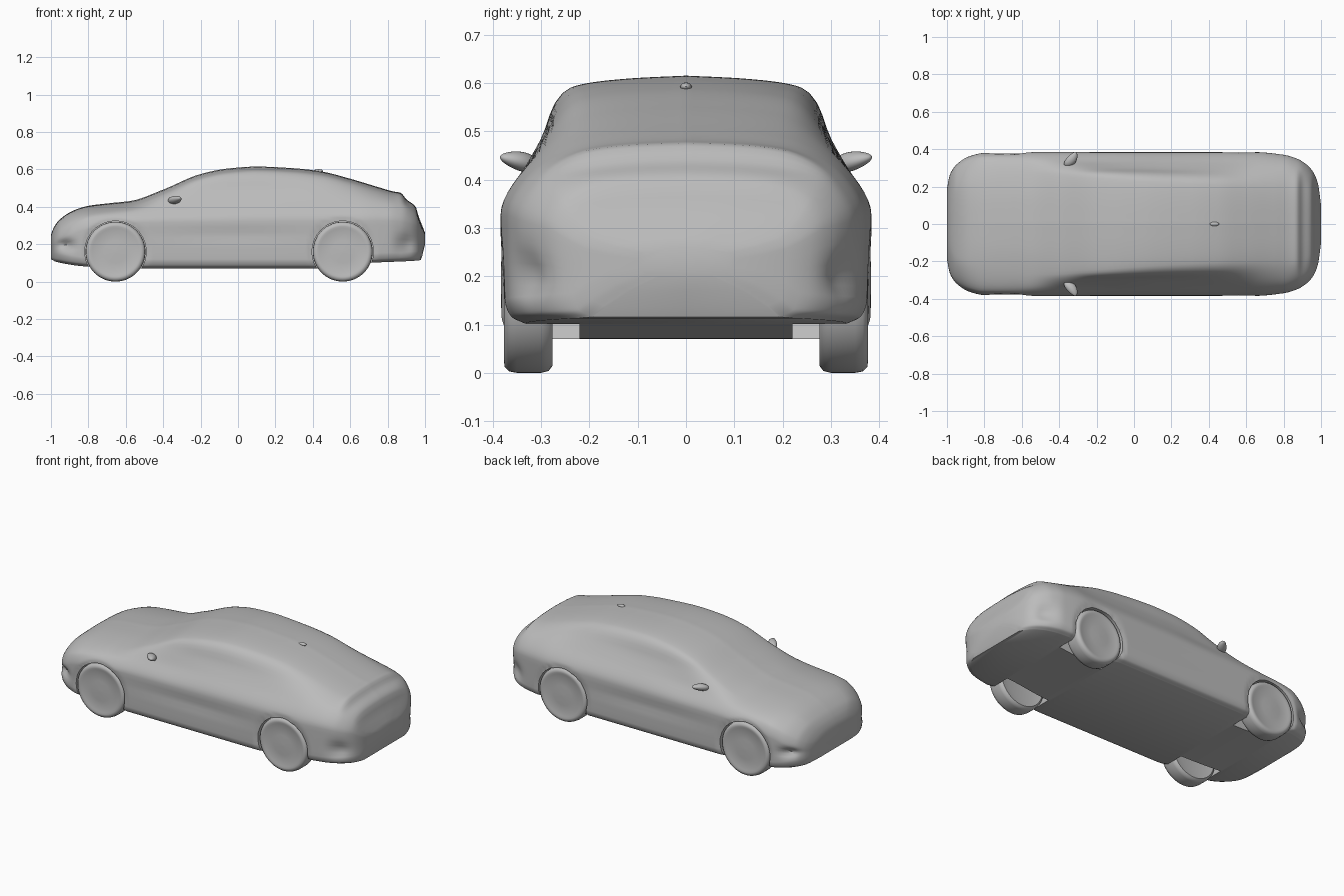
import bpy
import bmesh
import math
from mathutils import Matrix

cube = bpy.data.objects.get("Cube")
if cube:
    bpy.data.objects.remove(cube, do_unlink=True)

paint = bpy.data.materials.new("plain grey")
paint.use_nodes = True
GREY = (0.5, 0.5, 0.5, 1)
paint.diffuse_color = GREY
paint.node_tree.nodes["Principled BSDF"].inputs["Base Color"].default_value = GREY


def smooth_curve(knots):
    """Return a function through (t, value) knots that never overshoots."""
    ts, vs = zip(*knots)
    last = len(ts) - 1
    slopes = [(vs[i + 1] - vs[i]) / max(ts[i + 1] - ts[i], 1e-6) for i in range(last)]
    tangents = [slopes[0]]
    for a, b in zip(slopes, slopes[1:]):
        tangents.append(2 * a * b / (a + b) if a * b > 0 else 0)
    tangents.append(slopes[-1])

    def evaluate(t):
        t = min(max(t, ts[0]), ts[last])
        i = 0
        while i < last - 1 and t > ts[i + 1]:
            i += 1
        h = max(ts[i + 1] - ts[i], 1e-6)
        u = (t - ts[i]) / h
        w = u * u * (3 - 2 * u)
        bend = u * (1 - u) * ((1 - u) * tangents[i] - u * tangents[i + 1])
        return vs[i] + (vs[i + 1] - vs[i]) * w + bend * h
    return evaluate


def finish(bm, name):
    bmesh.ops.recalc_face_normals(bm, faces=bm.faces)
    mesh = bpy.data.meshes.new(name)
    bm.to_mesh(mesh)
    bm.free()
    obj = bpy.data.objects.new(name, mesh)
    bpy.context.collection.objects.link(obj)
    mesh.materials.append(paint)
    return obj


def shade(obj):
    bpy.ops.object.select_all(action="DESELECT")
    obj.select_set(True)
    bpy.context.view_layer.objects.active = obj
    bpy.ops.object.shade_smooth_by_angle(angle=math.radians(40))


# Body outlines along the length: centre line, floor, plan and greenhouse
top = smooth_curve([(-1, .25), (-.985, .29), (-.95, .335), (-.88, .38), (-.8, .405),
                    (-.68, .42), (-.57, .432), (-.4, .492), (-.2, .575), (-.05, .605),
                    (.1, .615), (.3, .606), (.45, .588), (.6, .55), (.75, .505),
                    (.83, .482), (.87, .475), (.9, .44), (.95, .4), (.965, .35),
                    (.985, .3), (1, .26)])
floor = smooth_curve([(-1, .12), (-.97, .105), (-.8, .08), (-.5, .07), (.4, .07),
                      (.7, .1), (.95, .112), (.978, .116), (.99, .16), (1, .2)])
width = smooth_curve([(-1, .19), (-.985, .265), (-.95, .32), (-.88, .362), (-.8, .38),
                      (-.6, .384), (.65, .384), (.8, .37), (.87, .35), (.92, .32),
                      (.96, .275), (.985, .21), (1, .1)])
shoulder = smooth_curve([(-1, .19), (-.95, .22), (-.8, .28), (-.5, .315), (.8, .325),
                         (.95, .3), (1, .235)])
belt_drop = smooth_curve([(-1, .02), (-.8, .025), (-.5, .04), (-.1, .057), (.6, .06),
                          (.9, .05), (1, .015)])
belt = smooth_curve([(-1, .223), (-.95, .275), (-.8, .345), (-.6, .372), (-.3, .415),
                     (.1, .44), (.6, .435), (.87, .41), (.95, .36), (.985, .28), (1, .25)])
roof_width = smooth_curve([(-1, .1), (-.95, .18), (-.8, .22), (-.45, .27), (-.25, .262),
                           (.1, .237), (.6, .212), (.9, .19), (.96, .15), (1, .04)])
roof_drop = smooth_curve([(-1, .005), (-.8, .015), (-.45, .026), (.1, .024), (.6, .02),
                          (.9, .012), (1, .003)])

AXLES = (-.655, .56)
WHEEL_R = .16


def blob(dx, dz, sx, sz):
    return math.exp(-(dx / sx) ** 2 - (dz / sz) ** 2)


def side_offset(x, z):
    """Sculpted relief of the flanks: air vents, door hollow and arch lips."""
    depth = -.028 * blob(x + .92, z - .195, .045, .025)
    depth -= .025 * blob(x - .9, z - .2, .05, .045)
    depth -= .007 * blob(x + .02, z - .25, .4, .03)
    depth -= .007 * blob(x - .1, z - .5, .4, .04)
    for axle in AXLES:
        r = math.hypot(x - axle, z - WHEEL_R)
        depth -= .008 * math.exp(-((r - WHEEL_R - .004) / .012) ** 2)
    return depth


def half_section(x):
    b, w, t, r = floor(x), width(x), top(x), roof_width(x)
    s, k, e = shoulder(x), belt(x), top(x) - roof_drop(x)
    low = min(.05, (s - b) * .5)
    pts = [(w - .045, b), (w - .015, b + low * .3), (w - .002, b + low), (w, s),
           (w - belt_drop(x), k), (r, e), (r * .5, t - (t - e) * .25), (0, t)]
    dist = [0]
    for p, q in zip(pts, pts[1:]):
        dist.append(dist[-1] + math.dist(p, q))
    fy = smooth_curve([(d, p[0]) for d, p in zip(dist, pts)])
    fz = smooth_curve([(d, p[1]) for d, p in zip(dist, pts)])
    out = [(0, b)]
    for a, c in zip(dist, dist[1:]):
        for i in range(7):
            y, z = fy(a + (c - a) * i / 7), fz(a + (c - a) * i / 7)
            out.append((max(y + side_offset(x, z) * min(1, y / .2), 0), z))
    return out + [(0, t)]


# Body: loft of the sections
bm = bmesh.new()
rings = []
STATIONS = 150
for i in range(STATIONS + 1):
    u = 2 * i / STATIONS - 1
    x = .55 * u + .45 * math.sin(u * math.pi / 2)
    half = half_section(x)
    loop = half + [(-y, z) for y, z in half[-2:0:-1]]
    rings.append([bm.verts.new((x, y, z)) for y, z in loop])
for a, b in zip(rings, rings[1:]):
    for j in range(len(a)):
        k = (j + 1) % len(a)
        bm.faces.new((a[j], a[k], b[k], b[j]))
bm.faces.new(rings[0])
bm.faces.new(rings[-1])
body = finish(bm, "car_body")


def lathe(bm, profile, x, side, steps=64):
    """Spin a (radius, y) profile about the axle line."""
    loops = []
    for r, y in profile:
        loops.append([bm.verts.new((x + r * math.cos(a), side * y, WHEEL_R + r * math.sin(a)))
                      for a in (math.tau * i / steps for i in range(steps))])
    for a, b in zip(loops, loops[1:]):
        for j in range(steps):
            k = (j + 1) % steps
            bm.faces.new((a[j], a[k], b[k], b[j]))
    bm.faces.new(loops[0])
    bm.faces.new(loops[-1])


# Wheel wells cut from the body
bm = bmesh.new()
for axle in AXLES:
    for side in (-1, 1):
        lathe(bm, [(WHEEL_R + .004, .22), (WHEEL_R + .004, .45)], axle, side)
wells = finish(bm, "wheel_well_cutter")
wells.hide_render = True
cut = body.modifiers.new("wheel_wells", "BOOLEAN")
cut.operation = "DIFFERENCE"
cut.solver = "EXACT"
cut.object = wells
bpy.ops.object.select_all(action="DESELECT")
body.select_set(True)
bpy.context.view_layer.objects.active = body
bpy.ops.object.modifier_apply(modifier=cut.name)
bpy.data.objects.remove(wells, do_unlink=True)
shade(body)

# Wheels: rounded tyre with a shallow dished face
TYRE = [(.1, .285), (.145, .276), (.156, .284), (WHEEL_R, .3), (WHEEL_R, .35),
        (.157, .366), (.148, .375), (.135, .377), (.125, .373), (.06, .374), (.01, .376)]
for axle, end in zip(AXLES, ("front", "rear")):
    for side, hand in ((1, "left"), (-1, "right")):
        bm = bmesh.new()
        lathe(bm, TYRE, axle, side)
        shade(finish(bm, f"{end}_{hand}_wheel"))

# Door mirrors: tapered pods swept out to a tip
for side, hand in ((1, "left"), (-1, "right")):
    bm = bmesh.new()
    bmesh.ops.create_uvsphere(bm, u_segments=24, v_segments=16, radius=1)
    for v in bm.verts:
        reach = v.co.z
        taper = 1 - .25 * reach
        v.co = (-.335 + .03 * v.co.x * taper + .02 * reach,
                side * (.345 + .04 * reach),
                .438 + .02 * v.co.y * taper + .008 * reach)
    shade(finish(bm, f"{hand}_mirror"))

# Small roof aerial
bm = bmesh.new()
bmesh.ops.create_uvsphere(bm, u_segments=16, v_segments=10, radius=1,
                          matrix=Matrix.Translation((.43, 0, .592)) @ Matrix.Diagonal((.025, .012, .009, 1)))
shade(finish(bm, "roof_aerial"))
